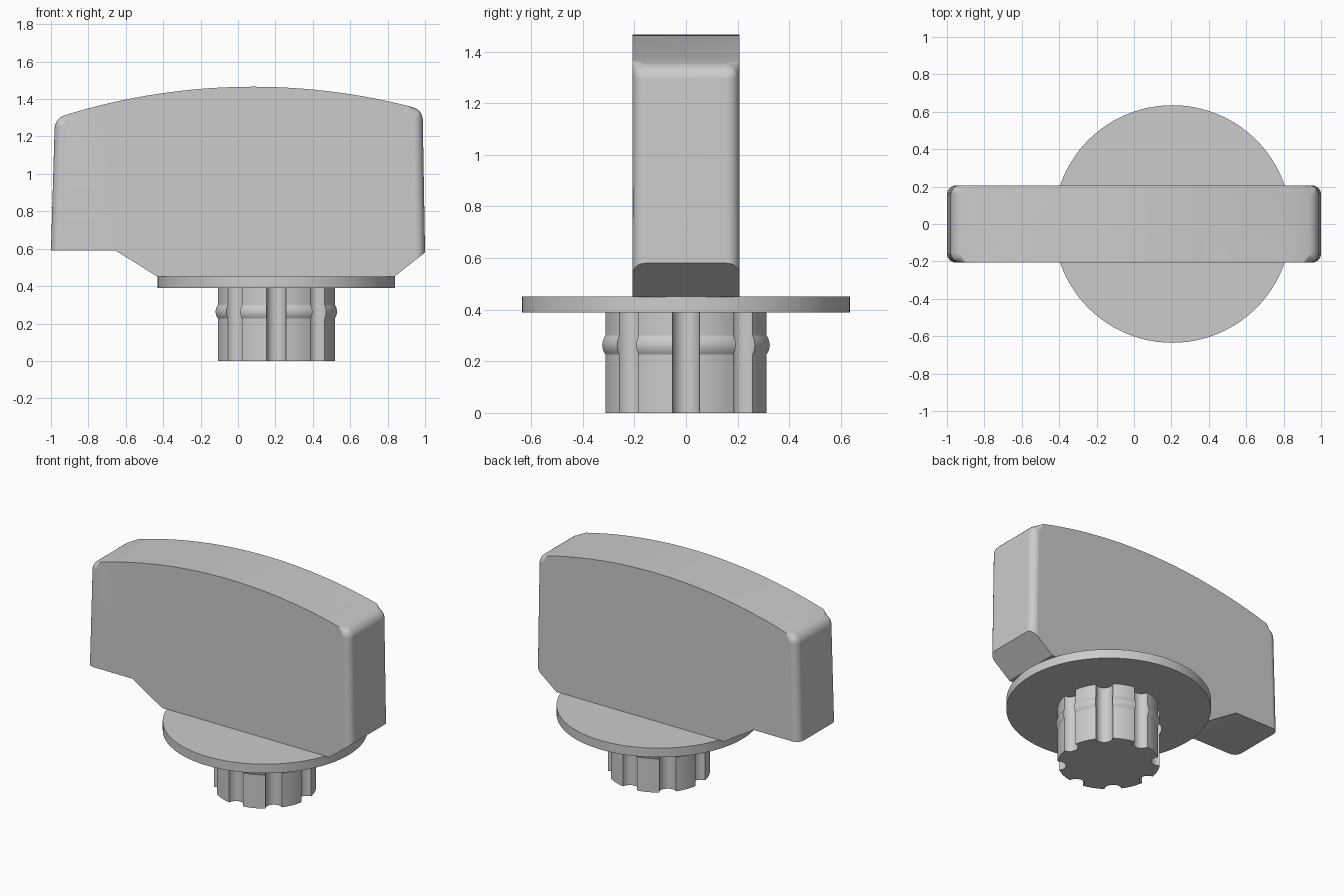
import bpy, bmesh, math

if "Cube" in bpy.data.objects:
    bpy.data.objects.remove(bpy.data.objects["Cube"])

AXIS_X = 0.205          # centre of disc and shaft
HALF_W = 0.207          # half thickness of the grip


def finish(name, bm, angle=30):
    bmesh.ops.recalc_face_normals(bm, faces=bm.faces)
    me = bpy.data.meshes.new(name)
    bm.to_mesh(me)
    bm.free()
    ob = bpy.data.objects.new(name, me)
    bpy.context.collection.objects.link(ob)
    bpy.ops.object.select_all(action='DESELECT')
    ob.select_set(True)
    bpy.context.view_layer.objects.active = ob
    bpy.ops.object.shade_smooth_by_angle(angle=math.radians(angle))
    mod = ob.modifiers.new("weighted_normals", 'WEIGHTED_NORMAL')
    mod.keep_sharp = True
    return ob


def stack_rings(bm, rings):
    """Skin equal-length closed rings and cap both ends."""
    loops = [[bm.verts.new(p) for p in ring] for ring in rings]
    n = len(loops[0])
    for a, b in zip(loops, loops[1:]):
        for i in range(n):
            j = (i + 1) % n
            bm.faces.new((a[i], a[j], b[j], b[i]))
    bm.faces.new(loops[0][::-1])
    bm.faces.new(loops[-1])
    return loops


# Grip: side profile with an arched top, rounded on the top and end edges
def top_z(x, peak_x=0.08, peak_z=1.466, r=3.4):
    return peak_z - r + math.sqrt(r * r - (x - peak_x) ** 2)


x0, x1, steps = -0.979, 0.987, 24
profile = [(-1, 0.59), (-0.655, 0.59), (-0.43, 0.45), (0.835, 0.45), (1, 0.58)]
base = len(profile)
profile += [(x, top_z(x)) for x in (x1 + (x0 - x1) * i / steps for i in range(steps + 1))]

bm = bmesh.new()
front, back = stack_rings(bm, [[(x, y, z) for x, z in profile] for y in (-HALF_W, HALF_W)])
count = len(profile)
edges = [bm.edges.get((front[i], back[i])) for i in (base, count - 1)]
for loop in (front, back):
    for i in range(base - 1, count):
        edges.append(bm.edges.get((loop[i], loop[(i + 1) % count])))
bmesh.ops.bevel(bm, geom=edges, offset=0.05, offset_type='OFFSET', segments=6,
                profile=0.5, affect='EDGES', clamp_overlap=True)
finish("grip", bm)

# Round base disc
bm = bmesh.new()
stack_rings(bm, [[(AXIS_X + 0.635 * math.cos(math.tau * i / 96),
                   0.635 * math.sin(math.tau * i / 96), z) for i in range(96)]
                 for z in (0.39, 0.452)])
finish("base_disc", bm)

# Shaft: eight round flutes and a retaining bead around it
SHAFT_R, FLUTE_R, FLUTES = 0.317, 0.053, 8


def fluted_ring(r, z):
    pts = []
    half = math.acos((r * r + SHAFT_R ** 2 - FLUTE_R ** 2) / (2 * r * SHAFT_R))
    # angle of the flute rim seen from the flute centre
    rim = math.atan2(r * math.sin(half), r * math.cos(half) - SHAFT_R)
    for k in range(FLUTES):
        a = math.tau * k / FLUTES
        for i in range(11):
            t = -rim - (math.tau - 2 * rim) * i / 10
            u, v = SHAFT_R + FLUTE_R * math.cos(t), FLUTE_R * math.sin(t)
            pts.append((AXIS_X + u * math.cos(a) - v * math.sin(a),
                        u * math.sin(a) + v * math.cos(a), z))
        gap = math.tau / FLUTES - 2 * half
        for i in range(1, 8):
            t = a + half + gap * i / 8
            pts.append((AXIS_X + r * math.cos(t), r * math.sin(t), z))
    return pts


levels = [(SHAFT_R, 0)]
for i in range(9):
    s = -1 + i / 4
    levels.append((SHAFT_R + 0.012 * (1 - s * s), 0.263 + 0.036 * s))
levels.append((SHAFT_R, 0.395))
bm = bmesh.new()
stack_rings(bm, [fluted_ring(r, z) for r, z in levels])
finish("fluted_shaft", bm)
